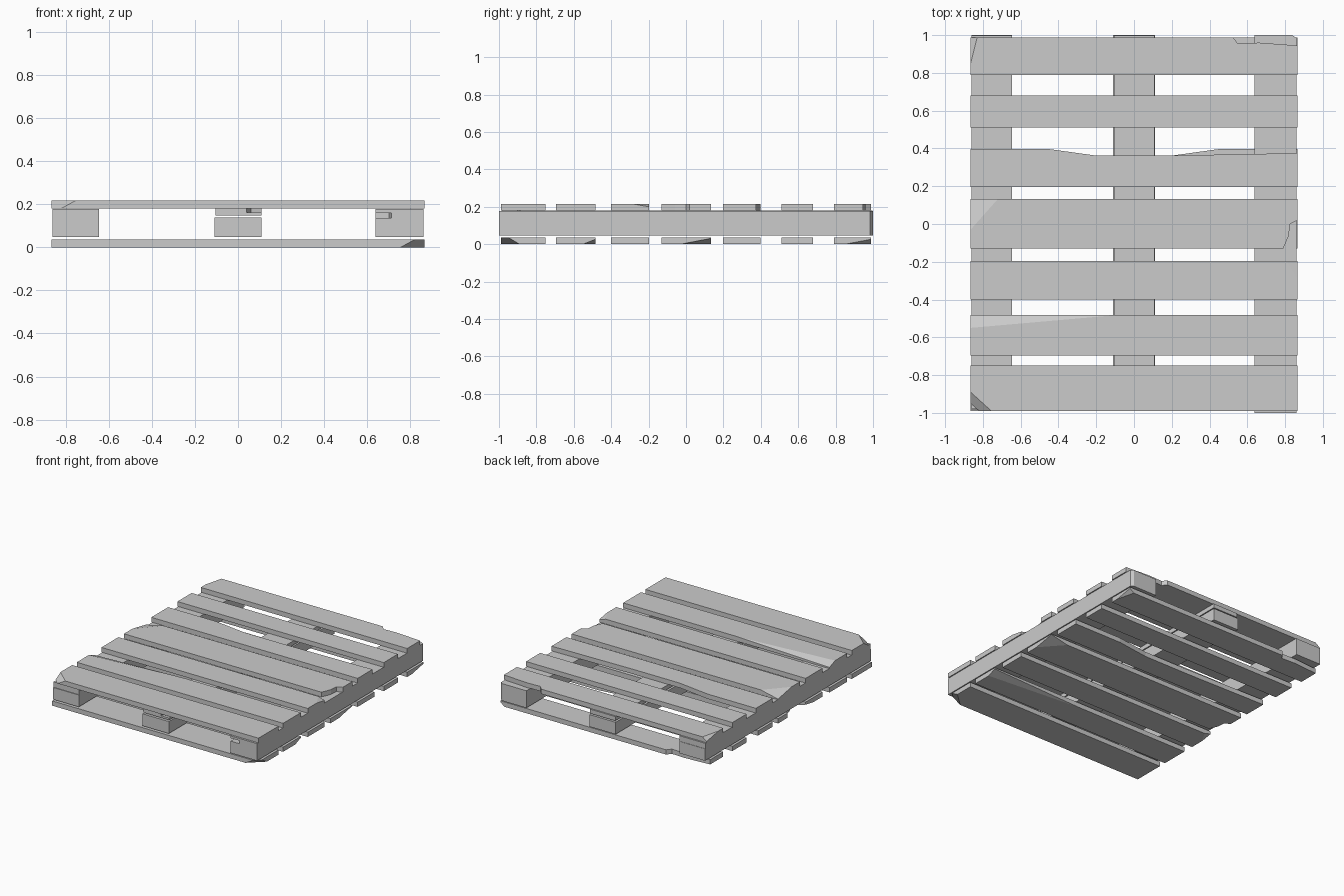
import bpy, bmesh
from mathutils import Vector

if "Cube" in bpy.data.objects:
    bpy.data.objects.remove(bpy.data.objects["Cube"])

W, ZB, ZT = 0.865, 0.18, 0.216   # half width, deck board underside and top


def slab(name, outline, z0, z1, chips=(), flip=False):
    """Extrude an outline, slice chips off by planes, optionally turn it over."""
    bm = bmesh.new()
    face = bm.faces.new([bm.verts.new((x, y, z0)) for x, y in outline])
    ext = bmesh.ops.extrude_face_region(bm, geom=[face])
    top = [v for v in ext["geom"] if isinstance(v, bmesh.types.BMVert)]
    bmesh.ops.translate(bm, verts=top, vec=(0, 0, z1 - z0))
    xs, ys = [p[0] for p in outline], [p[1] for p in outline]
    mid = Vector(((min(xs) + max(xs)) / 2, (min(ys) + max(ys)) / 2, (z0 + z1) / 2))
    for a, b, c in chips:
        a, b, c = Vector(a), Vector(b), Vector(c)
        n = (b - a).cross(c - a).normalized()
        if n.dot(mid - a) > 0:
            n = -n
        cut = bmesh.ops.bisect_plane(bm, geom=bm.verts[:] + bm.edges[:] + bm.faces[:],
                                     plane_co=a, plane_no=n, clear_outer=True)
        edges = [e for e in cut["geom_cut"] if isinstance(e, bmesh.types.BMEdge)]
        bmesh.ops.holes_fill(bm, edges=edges, sides=0)
    if flip:
        for v in bm.verts:
            v.co = (-v.co.x, v.co.y, ZT - v.co.z)
    bmesh.ops.recalc_face_normals(bm, faces=bm.faces)
    me = bpy.data.meshes.new(name)
    bm.to_mesh(me)
    bm.free()
    ob = bpy.data.objects.new(name, me)
    bpy.context.collection.objects.link(ob)
    return ob


def rect(x0, x1, y0, y1):
    return [(x0, y0), (x1, y0), (x1, y1), (x0, y1)]


def notch(ob, outline, z0, z1):
    """Cut a broken-out pocket from an object."""
    cutter = slab(ob.name + "_cutter", outline, z0, z1)
    cutter.hide_render = True
    cutter.hide_set(True)
    mod = ob.modifiers.new("broken_notch", 'BOOLEAN')
    mod.operation, mod.object, mod.solver = 'DIFFERENCE', cutter, 'EXACT'


# Deck boards: outline plus worn corners
boards = [
    (rect(-W, W, -0.99, -0.75),
     [((-0.755, -0.99, ZT), (-W, -0.89, ZT), (-0.82, -0.99, ZB))]),
    (rect(-W, W, -0.695, -0.483),
     [((-W, -0.55, ZT), (-W, -0.483, 0.19), (-0.1, -0.483, ZT))]),
    (rect(-W, W, -0.40, -0.197),
     [((W, -0.29, ZT), (W, -0.197, 0.20), (0.81, -0.197, ZT))]),
    ([(-W, -0.13), (0.79, -0.13), (0.82, -0.06), (0.825, 0.0), (W, 0.02),
      (W, 0.133), (-W, 0.133)],
     [((-W, -0.03, ZT), (-W, 0.133, 0.185), (-0.72, 0.133, ZT))]),
    ([(-W, 0.197), (W, 0.197), (W, 0.375), (0.18, 0.362), (-0.2, 0.362),
      (-0.46, 0.398), (-W, 0.398)], []),
    (rect(-W, W, 0.51, 0.68), []),
    ([(-W, 0.79), (W, 0.79), (W, 0.945), (0.66, 0.96), (0.55, 0.955),
      (0.525, 0.988), (-W, 0.988)],
     [((-W, 0.85, ZT), (-0.83, 0.988, ZT), (-W, 0.988, 0.19))]),
]
# The bottom deck is the top deck turned over
for i, (outline, chips) in enumerate(boards, 1):
    slab(f"top_board_{i}", outline, ZB, ZT, chips)
    slab(f"bottom_board_{i}", outline, ZB, ZT, chips, flip=True)

# Stringers between the decks
slab("left_stringer_lower", rect(-0.86, -0.645, -0.985, 1.0), 0.047, 0.137)
slab("left_stringer_upper", rect(-0.86, -0.645, -0.98, 0.997), 0.137, 0.178)
slab("middle_stringer_lower", rect(-0.11, 0.11, -0.985, 1.0), 0.047, 0.138)
middle_upper = slab("middle_stringer_upper", rect(-0.105, 0.108, -0.98, 0.997), 0.147, 0.179)
notch(middle_upper, [(0.01, -1.1), (0.2, -1.1), (0.2, -0.86), (0.06, -0.9)], 0.162, 0.2)
right = slab("right_stringer", rect(0.638, 0.86, -1.0, 1.0), 0.047, 0.177,
             [((0.838, 1.0, 0.047), (0.86, 0.985, 0.047), (0.86, 0.985, 0.177))])
notch(right, [(0.6, -1.1), (0.73, -1.1), (0.7, -0.93), (0.6, -0.9)], 0.137, 0.16)
